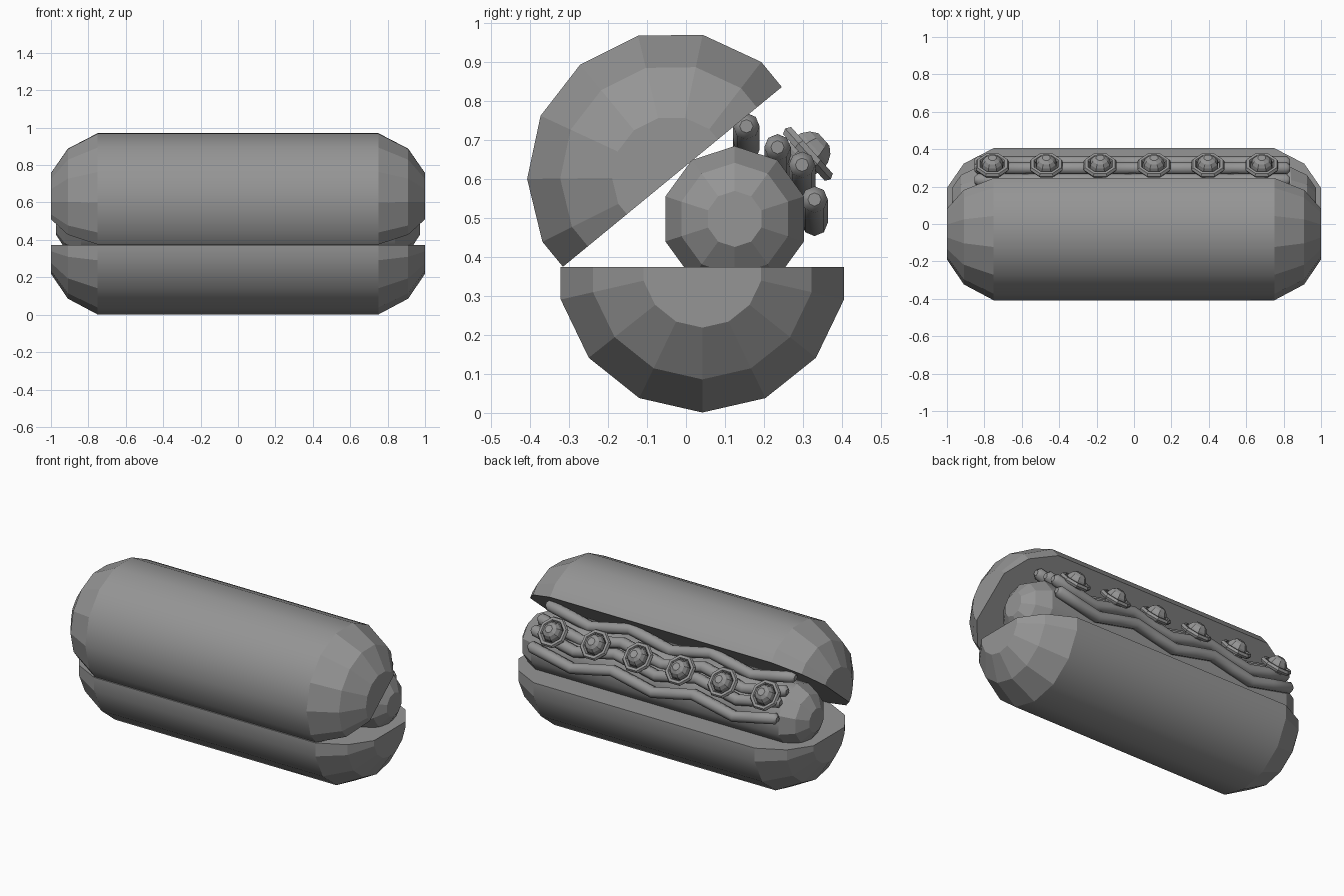
import bpy, bmesh, math
from mathutils import Matrix, Vector

if "Cube" in bpy.data.objects:
    bpy.data.objects.remove(bpy.data.objects["Cube"])

grey = bpy.data.materials.new("dark_grey")
grey.diffuse_color = (0.3, 0.3, 0.3, 1)
grey.use_nodes = True
grey.node_tree.nodes["Principled BSDF"].inputs["Base Color"].default_value = grey.diffuse_color


def finish(bm, name, smooth=None):
    bmesh.ops.recalc_face_normals(bm, faces=bm.faces)
    for f in bm.faces:
        f.smooth = bool(smooth and smooth(f))
    me = bpy.data.meshes.new(name)
    bm.to_mesh(me)
    bm.free()
    me.materials.append(grey)
    ob = bpy.data.objects.new(name, me)
    bpy.context.collection.objects.link(ob)
    return ob


def capsule(name, profile, sides, centre, roll=0.0, half=False):
    """Capsule along x: smooth body, faceted ends, a vertex at the bottom; optionally lower half."""
    bm = bmesh.new()
    rings = []
    full = [(-x, r) for x, r in reversed(profile)] + profile
    for x, r in full:
        ring = []
        for i in range(sides):
            a = -math.pi / 2 + 2 * math.pi * i / sides
            ring.append(bm.verts.new((x, r * math.cos(a), r * math.sin(a))))
        rings.append(ring)
    for a, b in zip(rings, rings[1:]):
        for i in range(sides):
            j = (i + 1) % sides
            bm.faces.new((a[i], a[j], b[j], b[i]))
    bm.faces.new(rings[0])
    bm.faces.new(rings[-1])
    if half:
        geom = bm.verts[:] + bm.edges[:] + bm.faces[:]
        cut = bmesh.ops.bisect_plane(bm, geom=geom, plane_co=(0, 0, 0),
                                     plane_no=(0, 0, 1), clear_outer=True)
        edges = [e for e in cut['geom_cut'] if isinstance(e, bmesh.types.BMEdge)]
        # split the cut rim so the flat face keeps a sharp edge
        bmesh.ops.contextual_create(bm, geom=edges)
    bm.transform(Matrix.Translation(centre) @ Matrix.Rotation(math.radians(roll), 4, 'X'))
    # only the long quads of the body are smooth
    ob = finish(bm, name, lambda f: len(f.verts) == 4 and abs(f.normal.x) < 0.01)
    sharp = ob.data.attributes.new("sharp_edge", 'BOOLEAN', 'EDGE')
    flat = set()
    for p in ob.data.polygons:
        if not p.use_smooth:
            flat.update(p.edge_keys)
    for e in ob.data.edges:
        sharp.data[e.index].value = e.key in flat
    return ob


# Bun halves: the upper one is the lower one rolled over, hinged open
bun = [(0.75, 0.373), (0.91, 0.288), (1.0, 0.155)]
capsule("bottom_bun", bun, 14, (0, 0.042, 0.374), 0, True)
capsule("top_bun", bun, 14, (0, -0.035, 0.606), 219.4, True)

# Sausage
capsule("sausage", [(0.84, 0.187), (0.925, 0.144), (0.972, 0.072)], 10, (0, 0.125, 0.498))

# Wavy sauce strands with rounded ends
X0, X1, STEPS, WAVES = 0.815, -0.835, 12, 3
for n, (y, z) in enumerate([(0.155, 0.706), (0.235, 0.652), (0.298, 0.607), (0.33, 0.518)]):
    path = []
    for i in range(STEPS + 1):
        t = i / STEPS
        path.append((X0 + (X1 - X0) * t, z + 0.03 * math.cos(2 * math.pi * WAVES * t), 1))
    path = [(X0 + 0.018, z + 0.03, 0.5)] + path + [(X1 - 0.018, z + 0.03, 0.5)]
    cu = bpy.data.curves.new("strand_path", 'CURVE')
    cu.dimensions = '3D'
    cu.bevel_depth = 0.034
    cu.bevel_resolution = 2
    cu.use_fill_caps = True
    sp = cu.splines.new('POLY')
    sp.points.add(len(path) - 1)
    for p, (px, pz, r) in zip(sp.points, path):
        p.co = (px, y, pz, 1)
        p.radius = r
    tmp = bpy.data.objects.new("strand_path", cu)
    bpy.context.collection.objects.link(tmp)
    bpy.context.view_layer.update()
    bm = bmesh.new()
    bm.from_mesh(tmp.to_mesh())
    tmp.to_mesh_clear()
    bpy.data.objects.remove(tmp)
    bmesh.ops.remove_doubles(bm, verts=bm.verts, dist=1e-5)
    finish(bm, f"sauce_strand_{n + 1}", lambda f: len(f.verts) == 4)

# Toppings: octagonal ring around a faceted ball, facing up and back
tilt = Vector((0, 0.745, 0.667)).to_track_quat('Z', 'Y').to_matrix().to_4x4()
for n in range(6):
    turn = (Matrix.Translation((-0.757 + 0.288 * n, 0.313, 0.665)) @ tilt
            @ Matrix.Rotation(math.pi / 8, 4, 'Z'))
    bm = bmesh.new()
    loops = []
    for i in range(8):
        a = math.pi / 4 * i
        loop = []
        for j in range(6):
            b = math.pi / 3 * j
            r = 0.079 + 0.016 * math.cos(b)
            loop.append(bm.verts.new((r * math.cos(a), r * math.sin(a), 0.016 * math.sin(b))))
        loops.append(loop)
    for i in range(8):
        p, q = loops[i], loops[(i + 1) % 8]
        for j in range(6):
            k = (j + 1) % 6
            bm.faces.new((p[j], q[j], q[k], p[k]))
    ball = bmesh.ops.create_uvsphere(bm, u_segments=8, v_segments=8, radius=0.06)['verts']
    poles = [v for v in ball if abs(v.co.z) > 0.0595]
    bmesh.ops.dissolve_verts(bm, verts=poles)
    bm.transform(turn)
    finish(bm, f"topping_{n + 1}")
